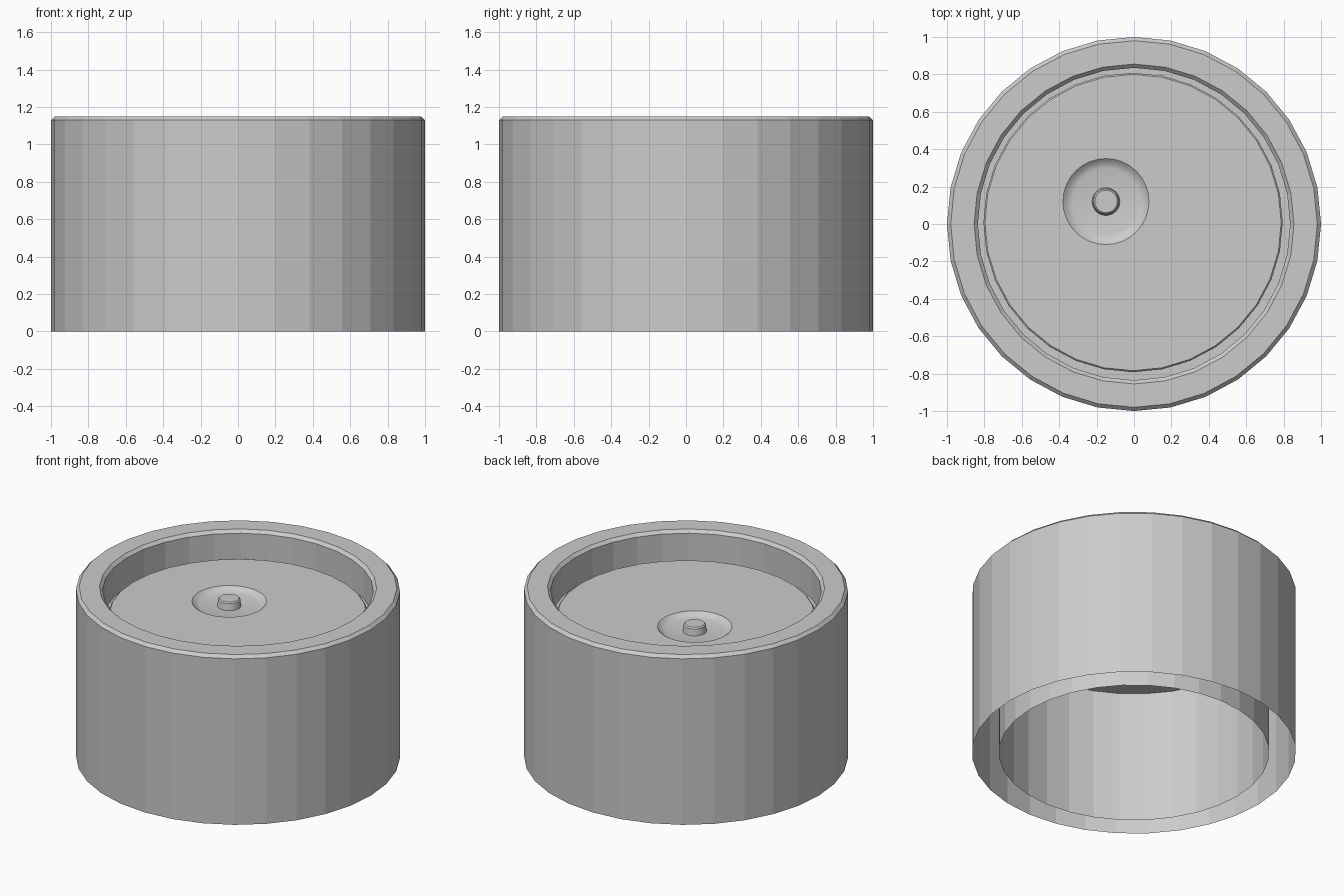
import bpy
from math import sin, cos, tau

if "Cube" in bpy.data.objects:
    bpy.data.objects.remove(bpy.data.objects["Cube"])


def lathe(name, profile, center=(0, 0), sides=32, smooth_angle=None):
    """Revolve (radius, z[, cx, cy]) points; radius 0 closes to a pole."""
    verts, faces, rings = [], [], []
    for p in profile:
        r, z = p[:2]
        cx, cy = p[2:] if len(p) == 4 else center
        start = len(verts)
        n = 1 if r == 0 else sides
        for j in range(n):
            a = tau * j / sides
            verts.append((cx + r * cos(a), cy + r * sin(a), z))
        rings.append([start + j % n for j in range(sides)])
    for a, b in zip(rings, rings[1:]):
        for j in range(sides):
            k = (j + 1) % sides
            quad = [a[j], a[k], b[k], b[j]]
            faces.append(list(dict.fromkeys(quad)))
    mesh = bpy.data.meshes.new(name)
    mesh.from_pydata(verts, [], faces)
    ob = bpy.data.objects.new(name, mesh)
    bpy.context.collection.objects.link(ob)
    if smooth_angle:
        bpy.ops.object.select_all(action='DESELECT')
        ob.select_set(True)
        bpy.context.view_layer.objects.active = ob
        bpy.ops.object.shade_smooth_by_angle(angle=smooth_angle)
    return ob


# Double-walled round shell with chamfered rim, open underneath
lathe("outer_shell", [(1, 0), (1, 1.13), (0.98, 1.15), (0.855, 1.15),
                      (0.835, 1.13), (0.835, 0)])

# Ledge closing the gap around the inset plate
lathe("plate_ledge", [(0.79, 0.90), (0.835, 0.90), (0.835, 0.93), (0.79, 0.93)])

# Inset plate, slightly off centre, with an opening for the dimple
PLATE = (-0.005, 0.008)
DIMPLE = (-0.15, 0.12)
lathe("inset_plate", [(0, 0.90), (0.80, 0.90), (0.80, 0.962), (0.792, 0.97),
                      (0.23, 0.97, *DIMPLE)], PLATE)

# Shallow dished dimple
lathe("dimple", [(0.23, 0.97), (0.215, 0.957), (0.198, 0.947), (0.18, 0.942),
                 (0, 0.94)], DIMPLE, smooth_angle=0.7)

# Small peg in the middle of the dimple
lathe("center_peg", [(0.075, 0.935), (0.068, 0.985), (0.06, 0.993), (0, 0.994)],
      DIMPLE, smooth_angle=0.6)
